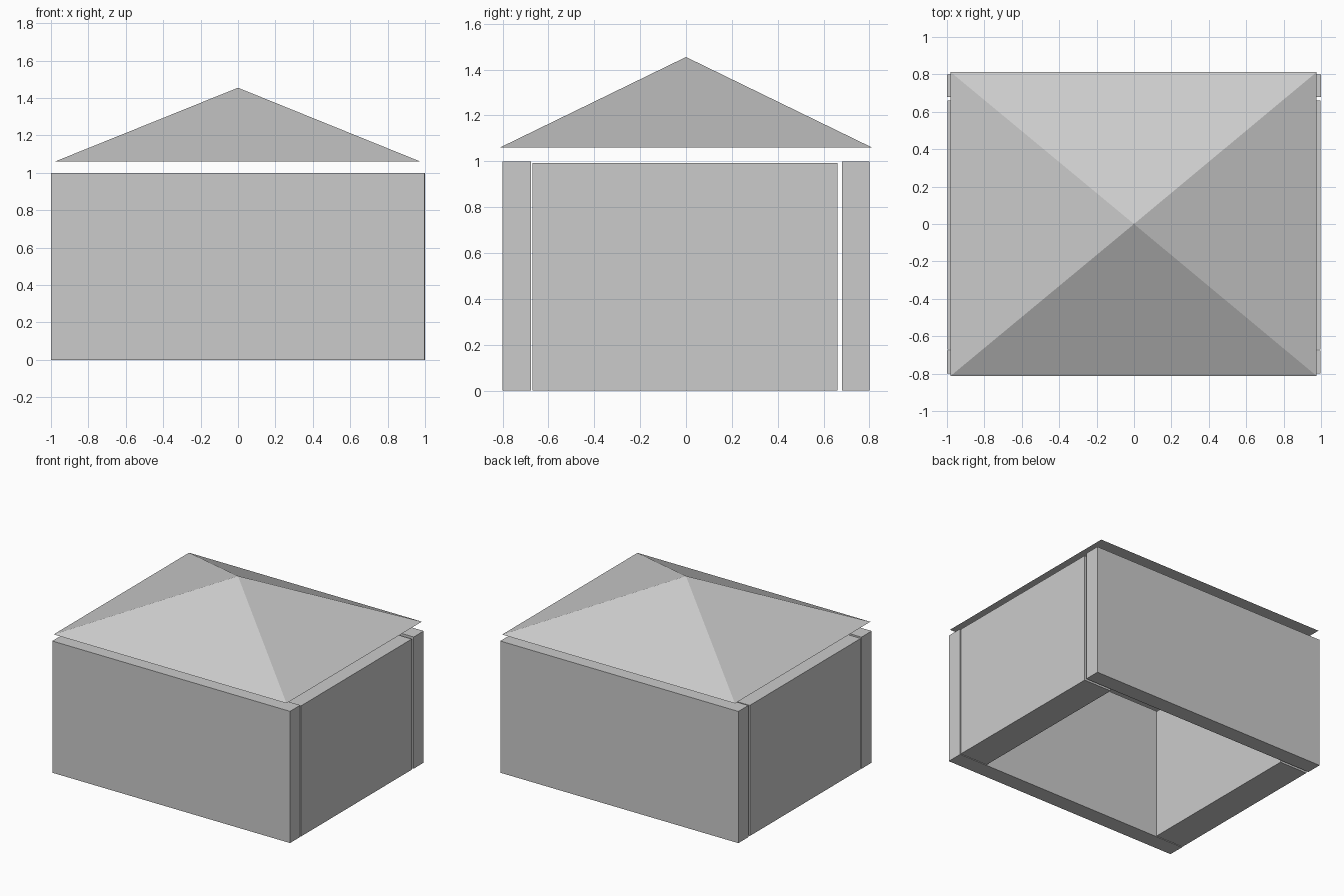
import bpy

if "Cube" in bpy.data.objects:
    bpy.data.objects.remove(bpy.data.objects["Cube"])


def box(name, lo, hi):
    """Axis-aligned block between two corners."""
    bpy.ops.mesh.primitive_cube_add(size=1, location=[(a + b) / 2 for a, b in zip(lo, hi)])
    ob = bpy.context.object
    ob.name = name
    ob.scale = [b - a for a, b in zip(lo, hi)]
    bpy.ops.object.transform_apply(location=False, rotation=False, scale=True)
    return ob


# Long front and back walls
box("front_wall", (-1.0, -0.80, 0), (0.997, -0.677, 1.0))
box("back_wall", (-1.0, 0.68, 0), (1.0, 0.80, 1.0))

# Shorter, thicker side walls set between them with narrow gaps
box("left_wall", (-0.998, -0.67, 0), (-0.765, 0.66, 0.992))
box("right_wall", (0.765, -0.67, 0), (0.998, 0.66, 0.992))

# Closed pyramid roof floating just above the walls
x0, x1, y, base = -0.98, 0.976, 0.812, 1.06
verts = [(x0, -y, base), (x1, -y, base), (x1, y, base), (x0, y, base), (0, 0, 1.455)]
faces = [(3, 2, 1, 0)] + [(i, (i + 1) % 4, 4) for i in range(4)]
mesh = bpy.data.meshes.new("roof")
mesh.from_pydata(verts, [], faces)
bpy.context.collection.objects.link(bpy.data.objects.new("roof", mesh))
